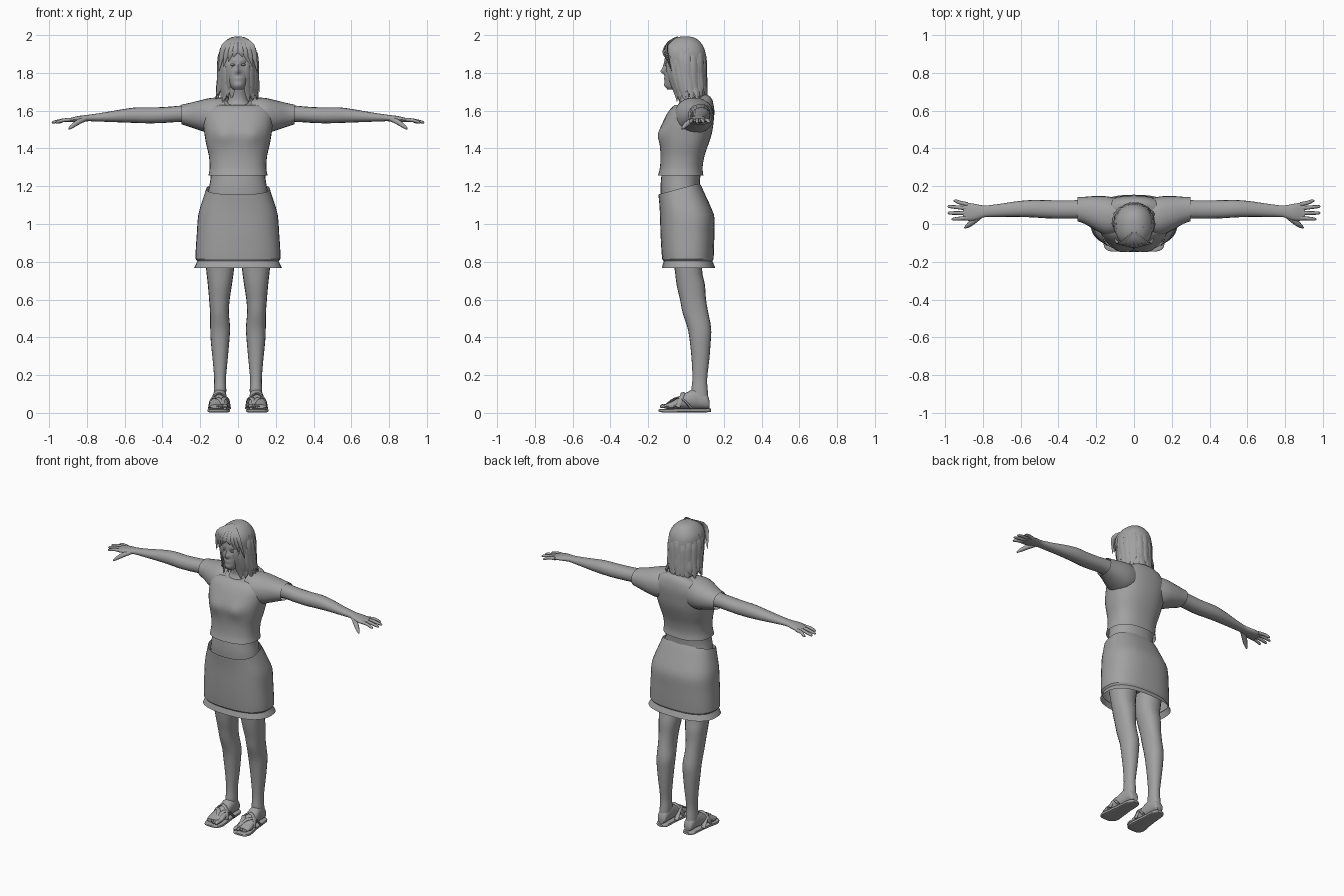
import bpy, bmesh, math, random
from mathutils import Vector

random.seed(4)
grey = bpy.data.materials.new("plain grey")
grey.diffuse_color = (0.36, 0.36, 0.36, 1)


def catmull(p, q, r, s, t):
    return [0.5 * (2 * b + (c - a) * t + (2 * a - 5 * b + 4 * c - d) * t * t
            + (3 * b - a - 3 * c + d) * t ** 3) for a, b, c, d in zip(p, q, r, s)]


def smooth_rows(rows, steps):
    out = []
    for i in range(len(rows) - 1):
        a, d = rows[max(i - 1, 0)], rows[min(i + 2, len(rows) - 1)]
        out += [catmull(a, rows[i], rows[i + 1], d, k / steps) for k in range(steps)]
    return out + [list(rows[-1])]


def skin(name, rings, caps, mirror=False, shape=None, cut=None, angle=50):
    """Bridge rings of points into one smooth shaded object."""
    bm = bmesh.new()
    vr = [[bm.verts.new(shape(Vector(p)) if shape else p) for p in r] for r in rings]
    n = len(vr[0])
    for a, b in zip(vr, vr[1:]):
        for i in range(n):
            j = (i + 1) % n
            bm.faces.new((a[i], a[j], b[j], b[i]))
    if caps[0]:
        bm.faces.new(vr[0])
    if caps[1]:
        bm.faces.new(vr[-1])
    if cut:
        bmesh.ops.delete(bm, geom=[f for f in bm.faces if cut(f.calc_center_median())], context='FACES')
    bmesh.ops.recalc_face_normals(bm, faces=bm.faces)
    me = bpy.data.meshes.new(name)
    bm.to_mesh(me)
    bm.free()
    me.materials.append(grey)
    ob = bpy.data.objects.new(name, me)
    bpy.context.collection.objects.link(ob)
    if mirror:
        ob.modifiers.new("mirror", 'MIRROR').use_mirror_merge = False
    bpy.ops.object.select_all(action='DESELECT')
    ob.select_set(True)
    bpy.context.view_layer.objects.active = ob
    bpy.ops.object.shade_smooth_by_angle(angle=math.radians(angle))
    return ob


def loft(name, rows, axis='z', n=24, steps=3, power=2.2, caps=(False, False), **kw):
    """Rows are (position on axis, a min, a max, b min, b max)."""
    rings = []
    for t, a0, a1, b0, b1 in smooth_rows(rows, steps):
        ring = []
        for i in range(n):
            c, s = math.cos(math.tau * i / n), math.sin(math.tau * i / n)
            a = (a0 + a1) / 2 + (a1 - a0) / 2 * math.copysign(abs(c) ** (2 / power), c)
            b = (b0 + b1) / 2 + (b1 - b0) / 2 * math.copysign(abs(s) ** (2 / power), s)
            ring.append({'z': (a, b, t), 'x': (t, a, b), 'y': (a, t, b)}[axis])
        rings.append(ring)
    return skin(name, rings, caps, **kw)


def tube(name, path, wide, thin, n=8, steps=3, out=None, **kw):
    """Path points are (x, y, z, scale); thin side points along out."""
    pts = smooth_rows(path, steps)
    rings = []
    for i, p in enumerate(pts):
        d = Vector(pts[min(i + 1, len(pts) - 1)][:3]) - Vector(pts[max(i - 1, 0)][:3])
        u = (out or Vector((0, 0, 1))).cross(d).normalized()
        v = d.cross(u).normalized()
        rings.append([Vector(p[:3]) + p[3] * (u * wide * math.cos(math.tau * k / n)
                      + v * thin * math.sin(math.tau * k / n)) for k in range(n)])
    return skin(name, rings, (True, True), **kw)


def bump(p, x, z, rx, rz):
    return math.exp(-((p.x - x) / rx) ** 2 - ((p.z - z) / rz) ** 2)


# Shirt with bust and scooped neckline
def shirt_shape(p):
    if p.y < -0.04:
        p.y += -0.016 * (bump(p, 0.075, 1.47, 0.045, 0.05) + bump(p, -0.075, 1.47, 0.045, 0.05))
    if p.z > 1.63:
        p.z += (p.y - 0.06) * 0.4 * min(1, (p.z - 1.63) / 0.04)
    return p


loft("shirt_body", [(1.258, -.156, .156, -.148, .092), (1.30, -.15, .15, -.138, .088),
     (1.36, -.154, .154, -.135, .098), (1.42, -.168, .168, -.138, .118),
     (1.48, -.178, .178, -.14, .137), (1.54, -.186, .186, -.122, .146),
     (1.60, -.185, .185, -.09, .15), (1.645, -.14, .14, -.045, .14),
     (1.668, -.068, .068, -.02, .108)], n=36, power=2.4, shape=shirt_shape)
loft("sleeve", [(.07, -.05, .13, 1.49, 1.668), (.14, -.06, .146, 1.48, 1.668),
     (.20, -.035, .148, 1.495, 1.655), (.26, 0, .144, 1.515, 1.64),
     (.30, .015, .142, 1.528, 1.632)], axis='x', mirror=True)

# Bare waist and neck
loft("waist", [(1.10, -.17, .17, -.13, .10), (1.18, -.156, .156, -.135, .075),
     (1.24, -.146, .146, -.132, .075), (1.30, -.144, .144, -.125, .08)], n=28)
loft("neck", [(1.57, -.12, .12, -.07, .12), (1.62, -.085, .085, -.05, .11),
     (1.66, -.052, .052, -.032, .08), (1.75, -.05, .05, -.055, .06)], n=20)

# Skirt with a waistband rising to the back and a flared hem
def skirt_shape(p):
    if p.z > 1.08:
        p.z += (p.y + 0.03) * 0.27 * min(1, (p.z - 1.08) / 0.1)
    return p


loft("skirt", [(1.188, -.168, .168, -.146, .072), (1.13, -.186, .186, -.142, .105),
     (1.05, -.21, .21, -.138, .148), (.95, -.218, .218, -.135, .15),
     (.86, -.224, .224, -.13, .148), (.815, -.225, .225, -.126, .146)],
     n=36, power=2.5, shape=skirt_shape)
loft("skirt_hem", [(.815, -.225, .225, -.126, .146), (.803, -.215, .215, -.118, .14),
     (.768, -.232, .232, -.128, .155)], n=36, power=2.5, steps=1, angle=20)

# Hips and legs
loft("hips", [(1.12, -.16, .16, -.12, .09), (1.0, -.195, .195, -.11, .13),
     (.9, -.185, .185, -.095, .12), (.85, -.1, .1, -.05, .08)], caps=(True, True))
loft("leg", [(.92, .008, .185, -.09, .115), (.77, .02, .17, -.062, .085),
     (.68, .032, .16, -.05, .10), (.60, .044, .153, -.032, .106),
     (.53, .048, .148, -.018, .118), (.45, .042, .147, .008, .133),
     (.38, .046, .144, .02, .131), (.28, .055, .134, .03, .123),
     (.18, .064, .126, .034, .112), (.12, .062, .128, .028, .115),
     (.06, .065, .13, .03, .12)], n=20, mirror=True)

# Feet, toes and sandals
loft("foot", [(.125, .075, .115, .025, .06), (.11, .065, .127, .022, .10),
     (.06, .06, .132, .022, .13), (.01, .058, .14, .022, .112), (-.04, .054, .148, .022, .08),
     (-.085, .053, .153, .022, .056), (-.115, .06, .148, .022, .045)], axis='y', n=16,
     caps=(True, True), mirror=True)
for i in range(5):
    x, tip = .068 + .019 * i, -.137 + .006 * i * i * .6
    tube("toe", [(x, -.09, .036, 1), (x, tip + .015, .036, 1), (x, tip, .031, .5)],
         .013 if i == 0 else .009, .011, mirror=True)
loft("sandal_sole", [(.132, .075, .115, .006, .022), (.11, .058, .135, .003, .024),
     (.04, .054, .142, .003, .024), (-.04, .046, .153, .002, .024),
     (-.10, .043, .162, .001, .022), (-.135, .062, .148, .004, .021),
     (-.145, .085, .12, .009, .019)], axis='y', n=16, power=4, caps=(True, True), mirror=True)
tube("thong_strap_inner", [(.08, -.105, .045, .6), (.078, -.06, .074, 1), (.06, -.02, .075, 1),
     (.05, .03, .022, 1)], .013, .006, mirror=True)
tube("thong_strap_outer", [(.08, -.105, .045, .6), (.10, -.06, .075, 1), (.134, -.02, .075, 1),
     (.146, .03, .022, 1)], .013, .006, mirror=True)
tube("instep_strap", [(.05, -.045, .03, 1), (.06, -.025, .075, 1), (.10, -.015, .104, 1),
     (.138, -.025, .075, 1), (.15, -.045, .03, 1)], .006, .013, out=Vector((0, 1, 0)), mirror=True)

# Arms and hands
loft("arm", [(.20, .02, .13, 1.53, 1.635), (.30, .028, .126, 1.54, 1.627),
     (.38, .028, .125, 1.536, 1.62), (.46, .03, .126, 1.533, 1.617),
     (.54, .035, .127, 1.535, 1.617), (.62, .038, .12, 1.538, 1.606),
     (.70, .038, .108, 1.541, 1.592), (.78, .037, .098, 1.544, 1.58),
     (.81, .03, .10, 1.543, 1.576), (.85, .018, .108, 1.54, 1.571),
     (.885, .018, .112, 1.539, 1.562), (.905, .026, .11, 1.541, 1.558)],
     axis='x', n=16, caps=(False, True), mirror=True)
for y0, y1, tip in ((.104, .122, .955), (.082, .092, .985), (.058, .058, .985), (.032, .026, .965)):
    tube("finger", [(.88, y0, 1.551, 1.1), (.92, (y0 + y1) / 2, 1.55, 1), (tip - .012, y1, 1.54, .8),
         (tip, y1, 1.536, .35)], .0105, .0095, mirror=True)
tube("thumb", [(.81, .045, 1.556, 1.1), (.845, .018, 1.54, 1.2), (.875, -.006, 1.52, .95),
     (.895, -.02, 1.503, .4)], .013, .012, mirror=True)


# Head with carved face
def face_shape(p):
    if p.y < -0.03:
        d = -0.022 * bump(p, 0, 1.808, .012, .013) - 0.010 * bump(p, 0, 1.835, .009, .02)
        d -= 0.006 * bump(p, 0, 1.77, .022, .008) + 0.005 * bump(p, 0, 1.737, .02, .012)
        for s in (-1, 1):
            d += 0.010 * bump(p, s * .03, 1.842, .017, .011)
            d -= 0.004 * bump(p, s * .03, 1.865, .025, .008)
        p.y += d
    return p


loft("head", [(1.712, -.025, .025, -.098, -.02), (1.73, -.042, .042, -.11, .03),
     (1.77, -.06, .06, -.112, .06), (1.81, -.07, .07, -.113, .08),
     (1.86, -.077, .077, -.112, .09), (1.91, -.078, .078, -.108, .088),
     (1.95, -.06, .06, -.08, .065), (1.965, -.03, .03, -.04, .04)],
     n=48, steps=5, caps=(True, True), shape=face_shape)
for s in (-1, 1):
    tube("eye", [(s * .016, -.106, 1.842, .3), (s * .03, -.107, 1.843, 1), (s * .044, -.1, 1.842, .3)],
         .006, .006)

# Hair shell, open at the face
loft("hair_cap", [(1.675, -.085, .085, -.03, .102), (1.75, -.095, .095, -.07, .108),
     (1.85, -.10, .10, -.116, .107), (1.92, -.097, .097, -.121, .1),
     (1.965, -.07, .07, -.094, .074), (1.988, -.036, .036, -.05, .04),
     (1.993, -.004, .004, -.008, .004)], n=36, steps=4, caps=(False, True),
     cut=lambda c: c.z < 1.9 and c.y < -.035 - (c.z - 1.76) * .45)

# Layered locks falling from the crown
for layer, (start, count) in enumerate(((1.978, 15), (1.93, 17), (1.86, 18))):
    for i in range(count):
        a = math.radians(-58 + 296 * (i + .5 * (layer % 2)) / (count - 1))
        a += random.uniform(-.06, .06)
        c, s = math.cos(a), math.sin(a)
        end = random.uniform(1.65, 1.70) - .01 * (layer - 1)
        r0 = (.05, .092, .102)[layer]
        r2 = random.uniform(.098, .114)
        mid = (start + end) / 2
        front = max(0, -s) * .03
        tube("hair_lock", [(c * r0, s * r0 - .008, start, .5), (c * .1, s * .104 - .004, mid + .06, 1),
             (c * .104, s * .104 + front, mid - .03, 1),
             (c * r2, s * .1 + .01 + front, end + .035, .8),
             (c * (r2 + .006), s * .098 + .012 + front, end, .12)],
             .02, .007, n=6, steps=2, out=Vector((c, s, 0)), angle=35)

# Fringe parted above the forehead
for s in (-1, 1):
    for k in range(4):
        x = s * (.012 + .02 * k)
        tube("fringe_lock", [(s * .008, -.045, 1.988, .5), (x * .8, -.095, 1.958, 1),
             (x * 1.12, -.12 + .006 * k, 1.915, 1), (x * 1.25 + s * .012, -.112 + .012 * k, 1.885 - .025 * k, .15)],
             .016, .006, n=6, steps=2, out=Vector((0, -1, .3)), angle=35)
